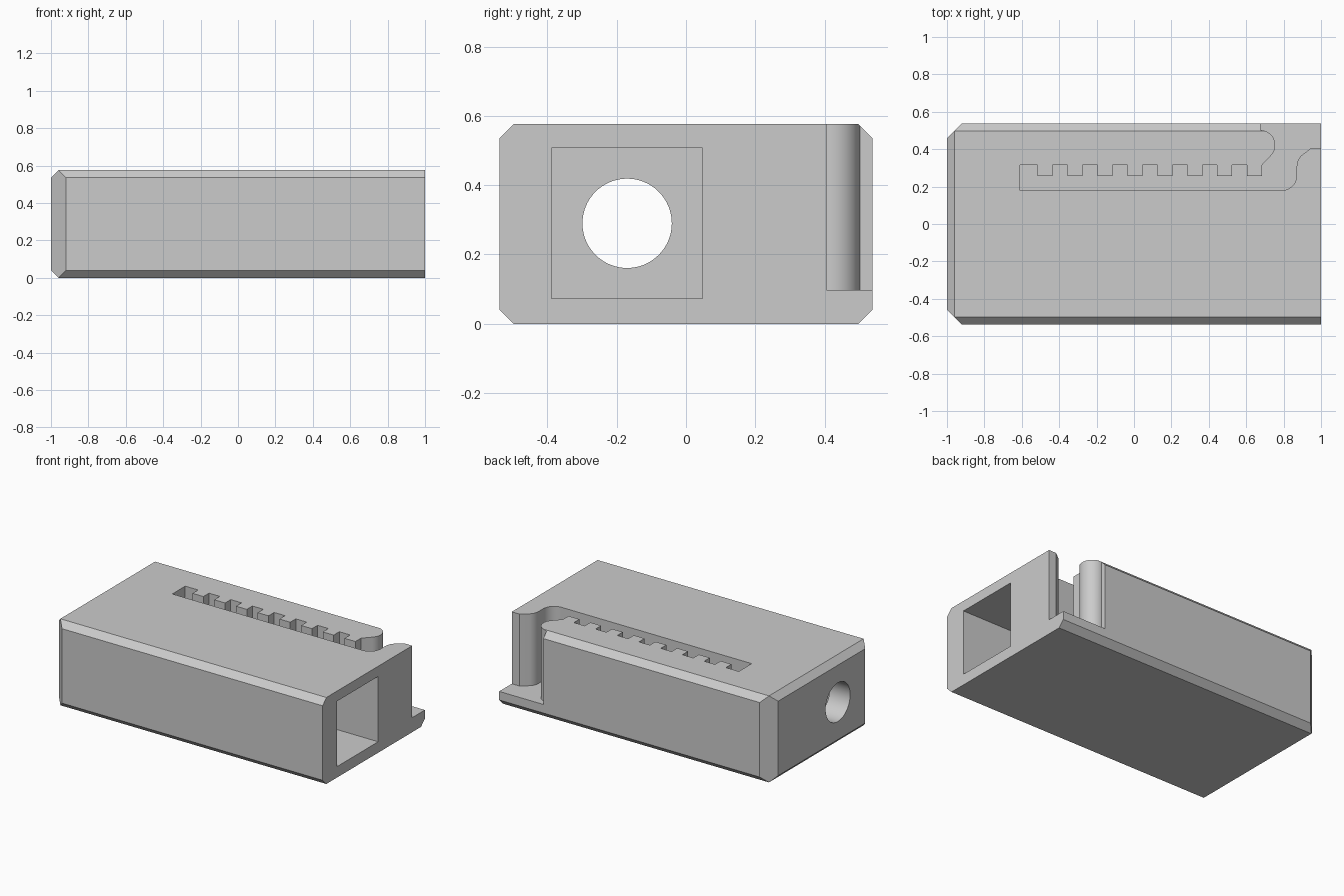
import bpy, bmesh
from math import cos, sin, radians

if "Cube" in bpy.data.objects:
    bpy.data.objects.remove(bpy.data.objects["Cube"])

HALF, TOP, CH = 0.538, 0.576, 0.04

grey = bpy.data.materials.new("plain grey")
grey.use_nodes = True
COLOUR = (0.6, 0.6, 0.6, 1)
grey.diffuse_color = COLOUR
grey.node_tree.nodes["Principled BSDF"].inputs["Base Color"].default_value = COLOUR


def add_object(name, bm):
    bmesh.ops.recalc_face_normals(bm, faces=bm.faces)
    mesh = bpy.data.meshes.new(name)
    bm.to_mesh(mesh)
    bm.free()
    mesh.materials.append(grey)
    obj = bpy.data.objects.new(name, mesh)
    bpy.context.collection.objects.link(obj)
    return obj


def prism(name, outline, axis, low, high):
    """Extrude an outline along x (points are y, z) or along z (points are x, y)."""
    bm = bmesh.new()
    place = (lambda p: (low, *p)) if axis == "x" else (lambda p: (*p, low))
    face = bm.faces.new([bm.verts.new(place(p)) for p in outline])
    out = bmesh.ops.extrude_face_region(bm, geom=[face])
    depth = high - low
    move = (depth, 0, 0) if axis == "x" else (0, 0, depth)
    bmesh.ops.translate(bm, vec=move,
                        verts=[v for v in out["geom"] if isinstance(v, bmesh.types.BMVert)])
    return add_object(name, bm)


def arc(cx, cy, r, start, end, steps=16):
    angles = [radians(start + (end - start) * i / steps) for i in range(steps + 1)]
    return [(cx + r * cos(a), cy + r * sin(a)) for a in angles]


# Chamfered housing: hull of mirrored corner points
bm = bmesh.new()
corners = [(1, HALF, CH), (1, HALF - CH, 0), (2 * CH - 1, HALF, CH),
           (CH - 1, HALF - CH, 0), (-1, HALF - 2 * CH, CH)]
for x, y, z in corners:
    for side in (-1, 1):
        for height in (z, TOP - z):
            bm.verts.new((x, y * side, height))
bmesh.ops.convex_hull(bm, input=bm.verts)
bmesh.ops.dissolve_limit(bm, angle_limit=radians(1), verts=bm.verts, edges=bm.edges)
housing = add_object("housing", bm)

# Square bore from the open end, round hole through the closed end
bore_cutter = prism("bore_cutter", [(-0.388, 0.073), (0.047, 0.073), (0.047, 0.508),
                                    (-0.388, 0.508)], "x", -0.85, 1.1)
hole_cutter = prism("hole_cutter", arc(-0.17, 0.29, 0.129, 0, 360, 64)[:-1], "x", -1.1, -0.8)

# Toothed slot running out through the back corner
slot = [(-0.61, 0.18)]
slot += arc(0.79, 0.26, 0.08, -90, 0)
slot += arc(0.95, 0.308, 0.08, 180, 135, 8)
slot += [(0.945, 0.405), (1.1, 0.405), (1.1, 0.7), (0.675, 0.7)]
slot += arc(0.675, 0.422, 0.08, 90, -45, 24)
slot += [(0.685, 0.316)]
for k in reversed(range(8)):
    x = -0.515 + 0.16 * k
    slot += [(x + 0.08, 0.316), (x + 0.08, 0.257), (x, 0.257), (x, 0.316)]
slot += [(-0.61, 0.316)]
clean = [p for i, p in enumerate(slot) if p != slot[i - 1]]
slot_cutter = prism("slot_cutter", clean, "z", 0.097, 0.8)

bpy.context.view_layer.objects.active = housing
housing.select_set(True)
for cutter in (bore_cutter, hole_cutter, slot_cutter):
    mod = housing.modifiers.new(cutter.name, "BOOLEAN")
    mod.operation, mod.solver, mod.object = "DIFFERENCE", "EXACT", cutter
    bpy.ops.object.modifier_apply(modifier=mod.name)
    bpy.data.objects.remove(cutter)

bpy.ops.object.shade_smooth_by_angle(angle=radians(25))
